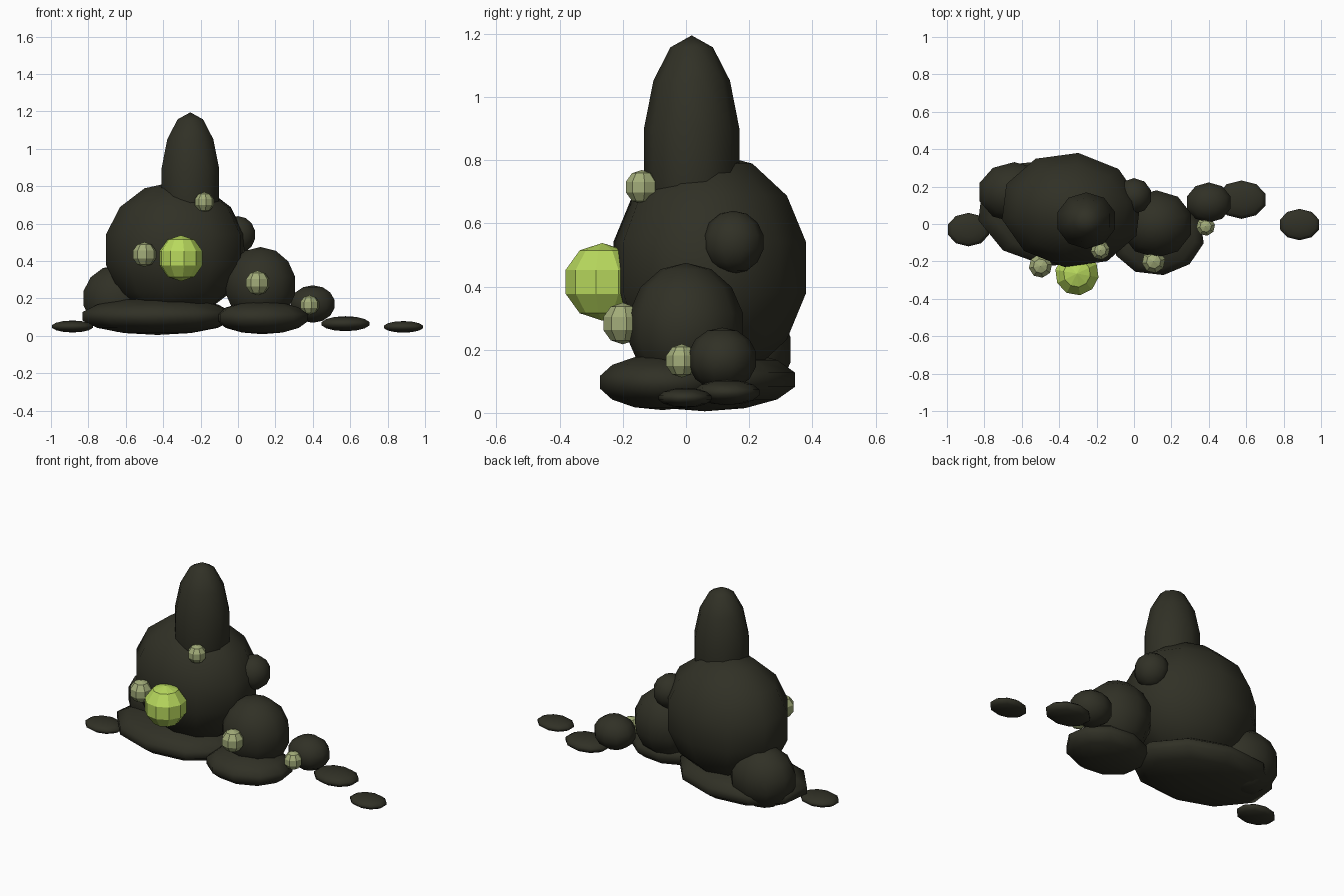
import bpy
from math import radians

cube = bpy.data.objects.get("Cube")
if cube:
    bpy.data.objects.remove(cube, do_unlink=True)


def material(name, rgb):
    m = bpy.data.materials.new(name)
    m.use_nodes = True
    m.diffuse_color = (*rgb, 1)
    m.node_tree.nodes["Principled BSDF"].inputs["Base Color"].default_value = (*rgb, 1)
    return m


DARK = material("dark slime", (0.03, 0.03, 0.019))
LIME = material("bright lime", (0.48, 0.69, 0.11))
PALE = material("pale moss", (0.36, 0.41, 0.19))


def blob(name, centre, radii, mat=DARK, segments=10, rings=7, turn=0, smooth=True):
    """Low-poly ellipsoid, optionally turned about its vertical axis."""
    bpy.ops.mesh.primitive_uv_sphere_add(segments=segments, ring_count=rings,
                                         radius=1, location=centre)
    ob = bpy.context.object
    ob.name = name
    ob.scale = radii
    ob.rotation_euler.z = radians(turn)
    bpy.ops.object.transform_apply(location=False, rotation=True, scale=True)
    ob.data.materials.append(mat)
    if smooth:
        bpy.ops.object.shade_smooth()
    return ob


# Main mass and tall head
blob("body", (-0.335, 0.075, 0.46), (0.39, 0.315, 0.365), turn=-7)
blob("head_peak", (-0.255, 0.018, 0.815), (0.165, 0.155, 0.38))

# Swellings around the body
blob("side_lump", (0.12, 0, 0.27), (0.2, 0.185, 0.205))
blob("small_lump", (0.4, 0.115, 0.17), (0.125, 0.11, 0.1))
blob("shoulder_lump", (0, 0.15, 0.54), (0.098, 0.098, 0.1))
blob("rear_lump", (-0.64, 0.17, 0.2), (0.2, 0.165, 0.18))

# Flattened skirts under the masses
blob("main_skirt", (-0.43, 0.06, 0.105), (0.425, 0.295, 0.1), turn=-7)
blob("side_skirt", (0.13, -0.075, 0.097), (0.255, 0.205, 0.088), turn=8)

# Loose droplets on the ground
for name, centre, radii in (
    ("right_puddle", (-0.885, -0.03, 0.05), (0.118, 0.092, 0.032)),
    ("near_puddle", (0.575, 0.13, 0.065), (0.138, 0.105, 0.04)),
    ("far_puddle", (0.885, -0.003, 0.048), (0.113, 0.086, 0.031)),
):
    blob(name, centre, radii)

# Faceted eyes
blob("main_eye", (-0.305, -0.265, 0.415), (0.123,) * 3, LIME, 10, 5, 8, False)
for name, centre, r in (
    ("right_eye", (-0.5, -0.225, 0.435), 0.066),
    ("head_eye", (-0.18, -0.14, 0.715), 0.054),
    ("side_lump_eye", (0.105, -0.2, 0.283), 0.066),
    ("small_lump_eye", (0.383, -0.013, 0.165), 0.053),
):
    blob(name, centre, (r,) * 3, PALE, 8, 5, 10, False)
